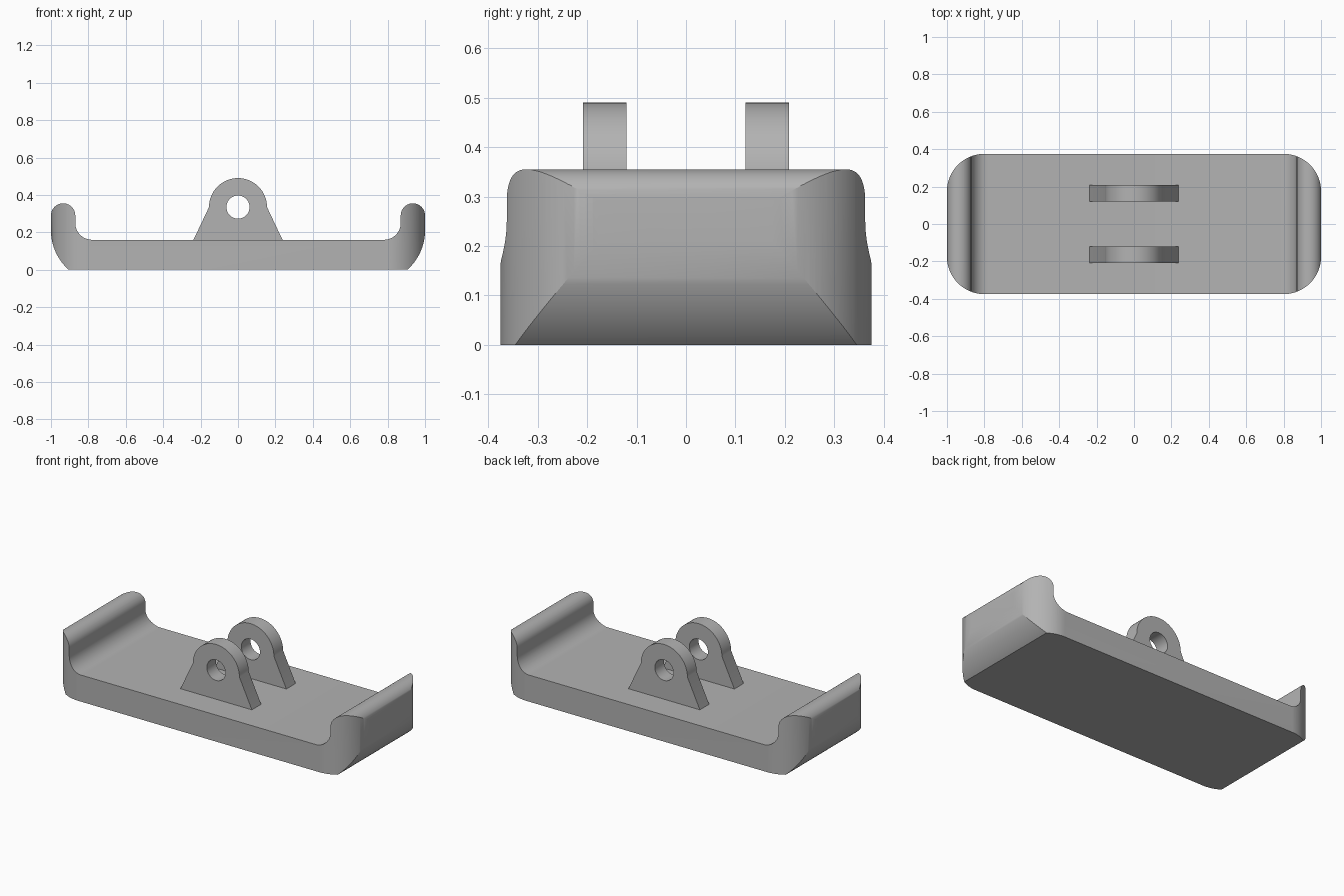
import bpy
import bmesh
from math import cos, sin, radians, sqrt
from mathutils import Vector

cube = bpy.data.objects.get("Cube")
if cube:
    bpy.data.objects.remove(cube, do_unlink=True)

grey = bpy.data.materials.new("plain_grey")
grey.use_nodes = True
colour = (0.45, 0.45, 0.45, 1)
grey.diffuse_color = colour
grey.node_tree.nodes["Principled BSDF"].inputs["Base Color"].default_value = colour


def arc(cx, cy, r, start, end, steps=16):
    angles = [radians(start + (end - start) * i / steps) for i in range(steps + 1)]
    return [(cx + r * cos(a), cy + r * sin(a)) for a in angles]


def prism(name, outline, low, high, axis):
    """Extrude a 2D outline along y (x-z outline) or z (x-y outline)."""
    bm = bmesh.new()
    place = (lambda u, v: (u, low, v)) if axis == "y" else (lambda u, v: (u, v, low))
    face = bm.faces.new([bm.verts.new(place(u, v)) for u, v in outline])
    moved = bmesh.ops.extrude_face_region(bm, geom=[face])["geom"]
    shift = Vector((0, high - low, 0) if axis == "y" else (0, 0, high - low))
    bmesh.ops.translate(bm, vec=shift, verts=[g for g in moved if isinstance(g, bmesh.types.BMVert)])
    bmesh.ops.recalc_face_normals(bm, faces=bm.faces)
    mesh = bpy.data.meshes.new(name)
    bm.to_mesh(mesh)
    bm.free()
    mesh.materials.append(grey)
    obj = bpy.data.objects.new(name, mesh)
    bpy.context.collection.objects.link(obj)
    return obj


def combine(obj, tool, operation):
    """Apply a boolean, discard the tool and shade the curved faces."""
    mod = obj.modifiers.new("shape", "BOOLEAN")
    mod.operation = operation
    mod.solver = "EXACT"
    mod.object = tool
    bpy.ops.object.select_all(action="DESELECT")
    bpy.context.view_layer.objects.active = obj
    obj.select_set(True)
    bpy.ops.object.modifier_apply(modifier=mod.name)
    bpy.data.objects.remove(tool, do_unlink=True)
    bpy.ops.object.shade_smooth_by_angle(angle=radians(25))


# Tray profile: curled outer wall, rounded lip and inner fillet, mirrored
floor_z, lip_z, lip_r = 0.16, 0.29, 0.065
wall_r, wall_z = 0.28, 0.21
half = arc(1 - wall_r, wall_z, wall_r, -48.6, 0)
half[0] = (0.905, 0)
half += arc(1 - lip_r, lip_z, lip_r, 0, 180, 24)
half += arc(0.78, 0.25, 0.09, 0, -90)
profile = half + [(-x, z) for x, z in reversed(half)]
tray = prism("tray", profile, -0.5, 0.5, "y")

# Plan outline with rounded corners trims the tray ends
plan = []
for sx, sy, start in ((1, 1, 0), (-1, 1, 90), (-1, -1, 180), (1, -1, 270)):
    plan += arc(0.8 * sx, 0.175 * sy, 0.2, start, start + 90, 24)
plan_tool = prism("plan_tool", plan, -0.2, 0.8, "z")
combine(tray, plan_tool, "INTERSECT")

# Two pivot lugs with round heads and through holes
lug_z = 0.335
lug = [(-0.24, floor_z - 0.01), (0.24, floor_z - 0.01), (0.238, floor_z)]
lug += arc(0, lug_z, 0.155, 0, 180, 32) + [(-0.238, floor_z)]
for name, y in (("front_lug", -0.164), ("back_lug", 0.164)):
    bracket = prism(name, lug, y - 0.044, y + 0.044, "y")
    hole = prism("pin_hole_tool", arc(0, lug_z, 0.062, 0, 350, 35), y - 0.1, y + 0.1, "y")
    combine(bracket, hole, "DIFFERENCE")
